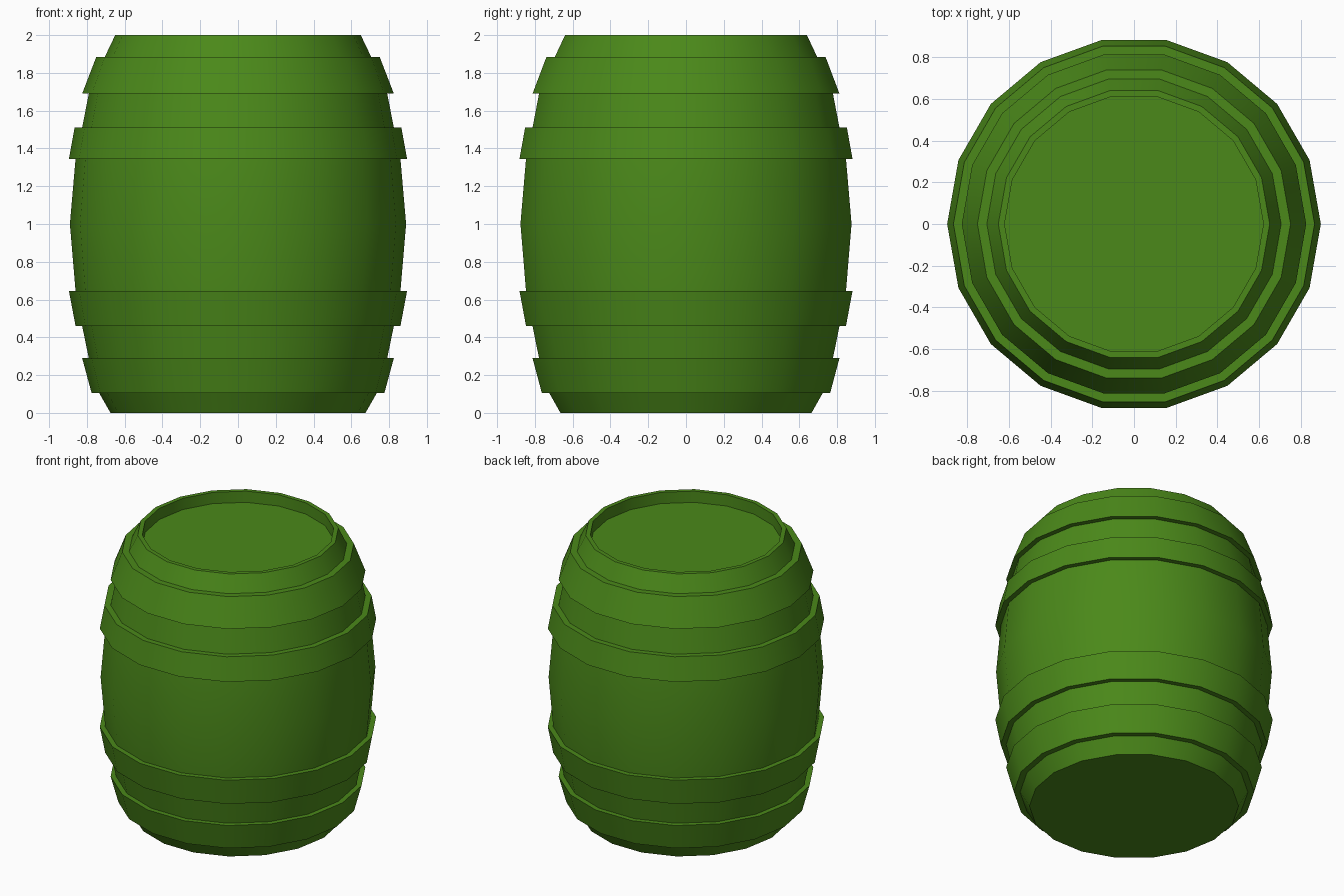
import bpy, bmesh, math

if "Cube" in bpy.data.objects:
    bpy.data.objects.remove(bpy.data.objects["Cube"])

SIDES = 18

# half profiles (radius, height), stepped outward where the hoops sit
PROFILE = [
    (0.0, 0.0), (0.675, 0.0), (0.735, 0.105),        # base
    (0.775, 0.105), (0.825, 0.29), (0.79, 0.29),     # lowest hoop
    (0.825, 0.46), (0.86, 0.46), (0.895, 0.645),     # lower hoop
    (0.86, 0.645), (0.89, 1.0), (0.86, 1.345),       # belly
    (0.895, 1.345), (0.865, 1.51), (0.825, 1.51),    # upper hoop
    (0.79, 1.69), (0.825, 1.69), (0.75, 1.885),      # top hoop
    (0.705, 1.885), (0.65, 2.0),                     # shoulder
    (0.62, 2.0), (0.62, 1.92), (0.0, 1.92),          # rim and sunken lid
]


def lathe(name, profile):
    bm = bmesh.new()
    rings = []
    for r, z in profile:
        if r == 0:
            rings.append([bm.verts.new((0, 0, z))])
        else:
            rings.append([bm.verts.new((r * math.cos(a), r * math.sin(a), z))
                          for a in (2 * math.pi * i / SIDES for i in range(SIDES))])
    for a, b in zip(rings, rings[1:]):
        for i in range(SIDES):
            j = (i + 1) % SIDES
            if len(a) == 1:
                bm.faces.new((a[0], b[j], b[i]))
            elif len(b) == 1:
                bm.faces.new((a[i], a[j], b[0]))
            else:
                bm.faces.new((a[i], a[j], b[j], b[i]))
    bmesh.ops.recalc_face_normals(bm, faces=bm.faces)
    mesh = bpy.data.meshes.new(name)
    bm.to_mesh(mesh)
    bm.free()
    obj = bpy.data.objects.new(name, mesh)
    bpy.context.collection.objects.link(obj)
    return obj


barrel = lathe("barrel", PROFILE)

# green paint
green = bpy.data.materials.new("green")
green.diffuse_color = (0.07, 0.25, 0.01, 1)
green.use_nodes = True
green.node_tree.nodes["Principled BSDF"].inputs["Base Color"].default_value = green.diffuse_color
barrel.data.materials.append(green)

# soft round sides, crisp hoop edges
bpy.context.view_layer.objects.active = barrel
barrel.select_set(True)
bpy.ops.object.shade_smooth_by_angle(angle=math.radians(35))
